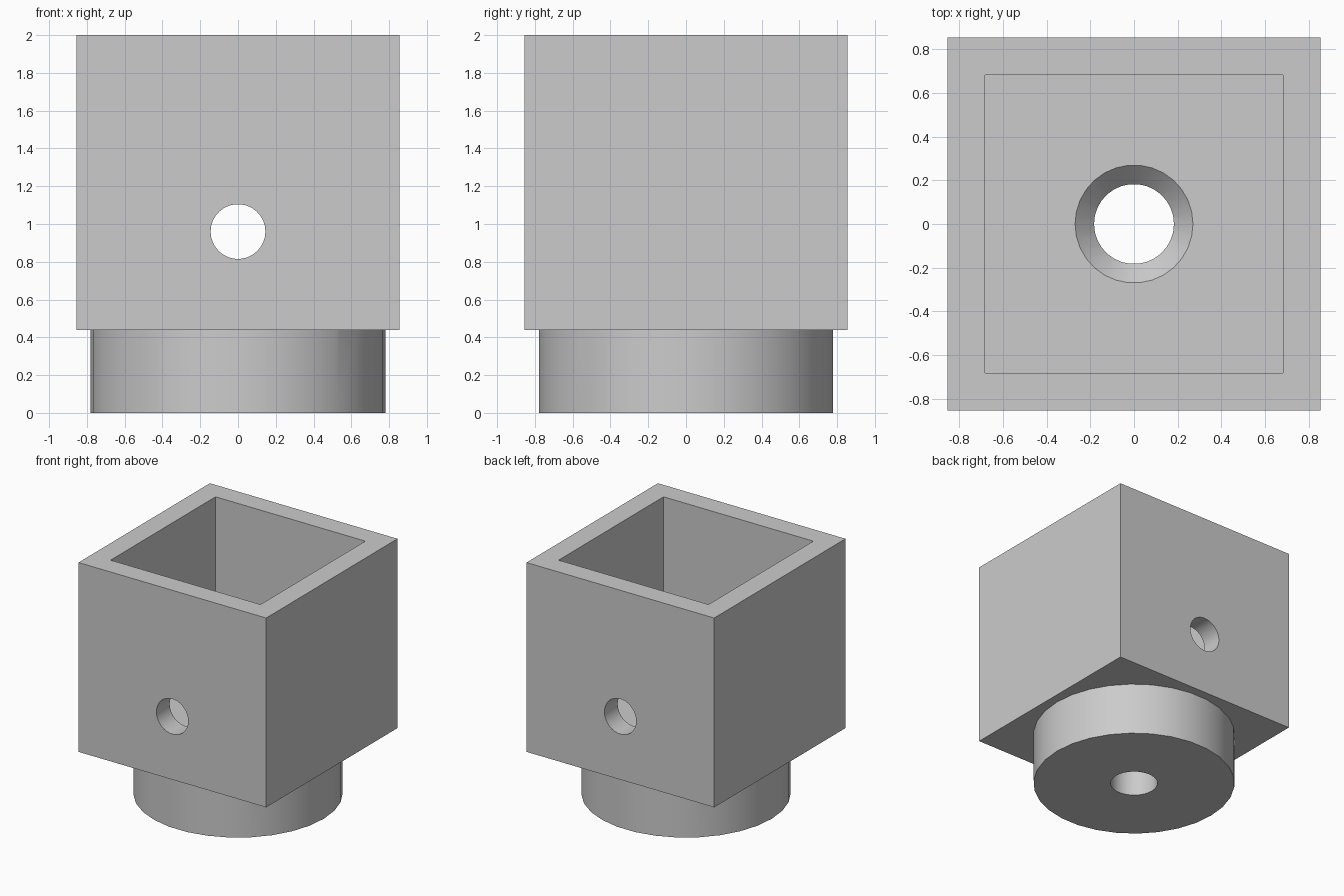
import bpy
from math import pi, radians

if "Cube" in bpy.data.objects:
    bpy.data.objects.remove(bpy.data.objects["Cube"])

SEGMENTS = 30
HALF, INNER = 0.855, 0.683        # half widths of the box and its cavity
BOX_BOTTOM, FLOOR, TOP = 0.44, 0.61, 2.0
BORE, SINK = 0.183, 0.27          # radii of the centre hole and its countersink

grey = bpy.data.materials.new("light grey")
grey.use_nodes = True
colour = (0.6, 0.6, 0.6, 1)
grey.diffuse_color = colour
grey.node_tree.nodes["Principled BSDF"].inputs["Base Color"].default_value = colour


def block(name, half, low, high):
    bpy.ops.mesh.primitive_cube_add(size=1, location=(0, 0, (low + high) / 2))
    ob = bpy.context.object
    ob.name = name
    ob.scale = (2 * half, 2 * half, high - low)
    bpy.ops.object.transform_apply(location=True, rotation=True, scale=True)
    return ob


def round_part(name, r_low, r_high, low, high):
    bpy.ops.mesh.primitive_cone_add(
        vertices=SEGMENTS, radius1=r_low, radius2=r_high, depth=high - low,
        location=(0, 0, (low + high) / 2), rotation=(0, 0, pi / 2))
    ob = bpy.context.object
    ob.name = name
    bpy.ops.object.transform_apply(location=True, rotation=True, scale=True)
    return ob


def combine(target, tool, operation):
    mod = target.modifiers.new(tool.name, "BOOLEAN")
    mod.operation, mod.solver, mod.object = operation, "EXACT", tool
    bpy.context.view_layer.objects.active = target
    bpy.ops.object.modifier_apply(modifier=mod.name)
    bpy.data.objects.remove(tool)


# Square socket standing on a round foot
socket = block("square_socket", HALF, BOX_BOTTOM, TOP)
combine(socket, round_part("round_foot", 0.782, 0.782, 0, BOX_BOTTOM + 0.05), "UNION")

# Open cavity
combine(socket, block("cavity", INNER, FLOOR, TOP + 0.2), "DIFFERENCE")

# Vertical bore with a countersink in the cavity floor
combine(socket, round_part("bore", BORE, BORE, -0.1, FLOOR + 0.2), "DIFFERENCE")
slope = SINK - BORE
extra = 0.05
combine(socket, round_part("countersink", BORE - extra, SINK + extra,
                           FLOOR - slope - extra, FLOOR + extra), "DIFFERENCE")

# Cross hole through the front and back walls
pin = round_part("pin_hole", 0.145, 0.145, -1, 1)
pin.rotation_euler.x = pi / 2
pin.location.z = 0.96
bpy.context.view_layer.update()
combine(socket, pin, "DIFFERENCE")

# Colour and shading
socket.data.materials.clear()
socket.data.materials.append(grey)
for face in socket.data.polygons:
    face.material_index = 0
bpy.ops.object.select_all(action="DESELECT")
socket.select_set(True)
bpy.context.view_layer.objects.active = socket
bpy.ops.object.shade_smooth_by_angle(angle=radians(30))
